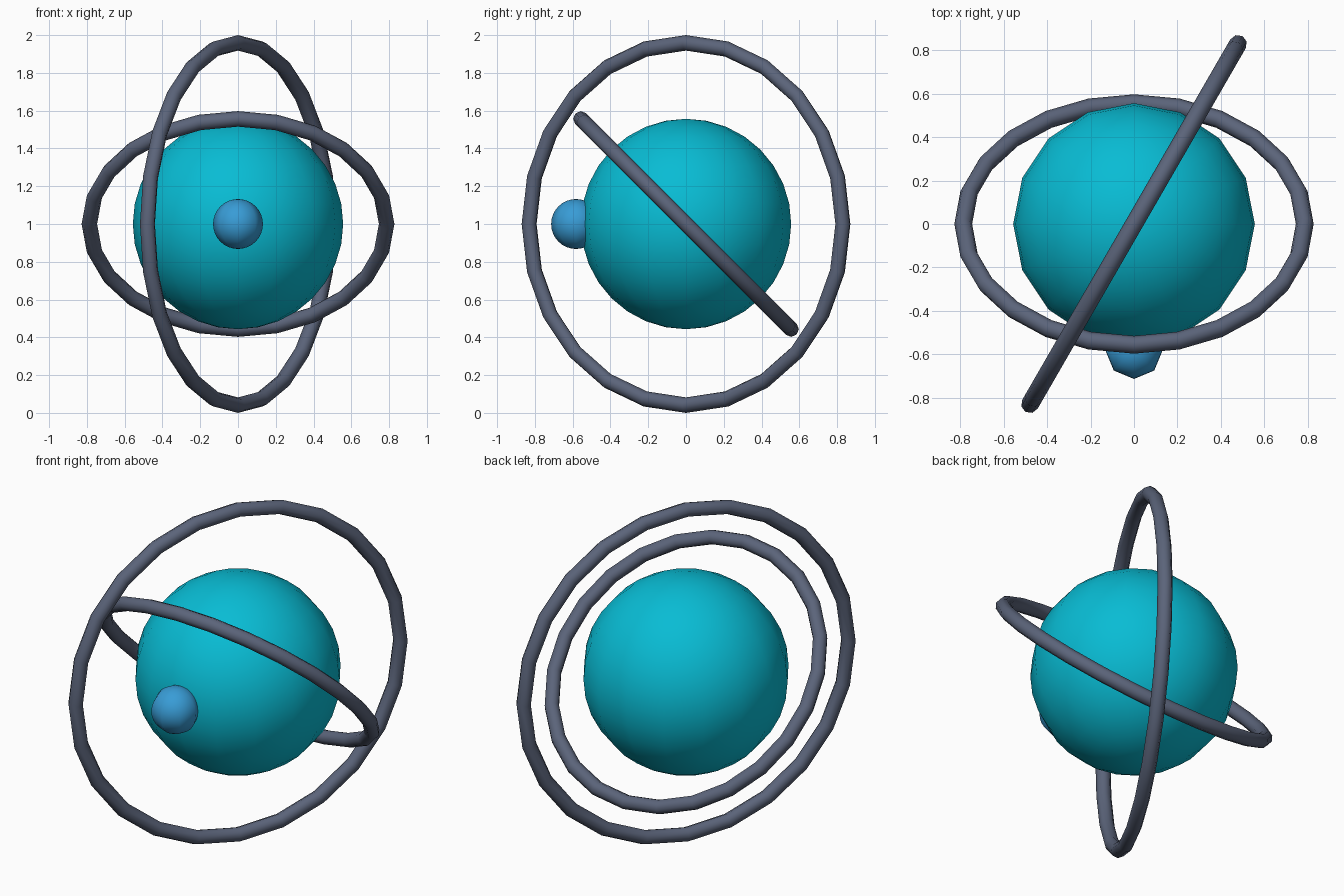
import bpy
from math import radians

cube = bpy.data.objects.get("Cube")
if cube:
    bpy.data.objects.remove(cube, do_unlink=True)


def make_material(name, rgb):
    """Flat material from 0-255 sRGB values, stored as linear."""
    linear = [((c / 255 + 0.055) / 1.055) ** 2.4 if c > 10 else c / 255 / 12.92 for c in rgb]
    mat = bpy.data.materials.new(name)
    mat.use_nodes = True
    mat.diffuse_color = (*linear, 1)
    mat.node_tree.nodes["Principled BSDF"].inputs["Base Color"].default_value = (*linear, 1)
    return mat


def finish(name, mat):
    obj = bpy.context.object
    obj.name = name
    obj.data.name = name
    obj.data.materials.append(mat)
    bpy.ops.object.shade_smooth_by_angle(angle=radians(60))
    return obj


def ball(name, radius, location, segments, rings, mat):
    bpy.ops.mesh.primitive_uv_sphere_add(
        segments=segments, ring_count=rings, radius=radius, location=location)
    return finish(name, mat)


def hoop(name, radius, rotation, mat):
    bpy.ops.mesh.primitive_torus_add(
        major_radius=radius, minor_radius=0.041, major_segments=24, minor_segments=8,
        location=(0, 0, 1), rotation=[radians(a) for a in rotation])
    return finish(name, mat)


cyan = make_material("cyan", (8, 188, 212))
blue = make_material("sky blue", (56, 156, 214))
slate = make_material("slate grey", (91, 100, 122))

# Core ball with a small eye ball set into its front
ball("core", 0.557, (0, 0, 1), 16, 16, cyan)
ball("eye", 0.132, (0, -0.582, 1), 8, 16, blue)

# Upright outer hoop, turned about z, and a tilted inner hoop
hoop("outer_ring", 0.959, (90, 0, 60), slate)
hoop("inner_ring", 0.787, (-45, 0, 0), slate)
